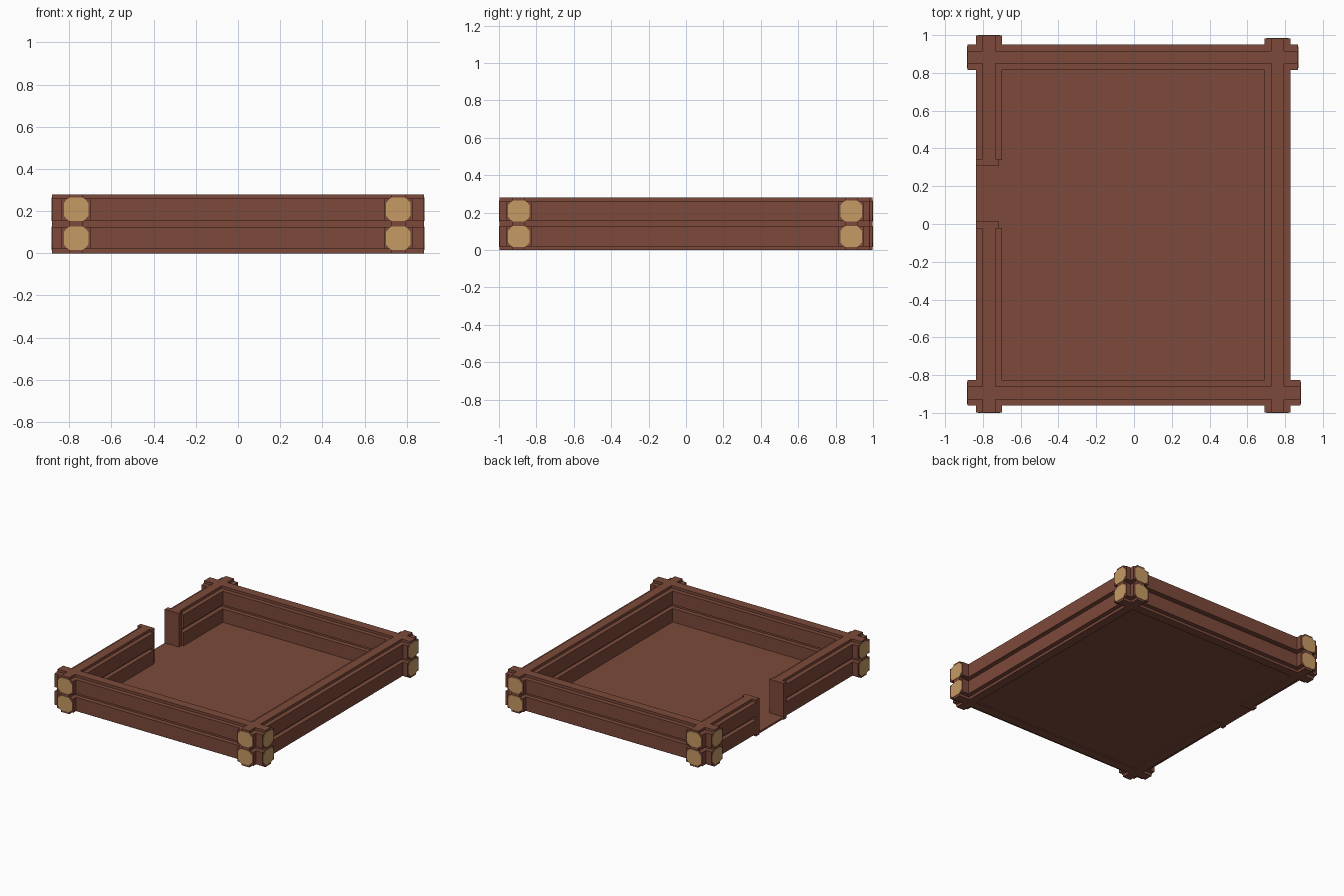
import bpy, bmesh
from mathutils import Vector

if "Cube" in bpy.data.objects:
    bpy.data.objects.remove(bpy.data.objects["Cube"])


def material(name, rgb):
    m = bpy.data.materials.new(name)
    m.diffuse_color = (*rgb, 1)
    m.use_nodes = True
    m.node_tree.nodes["Principled BSDF"].inputs["Base Color"].default_value = m.diffuse_color
    return m


BROWN = material("brown wood", (0.205, 0.068, 0.043))
TAN = material("cut wood", (0.565, 0.328, 0.127))


def prism(name, profile, axis, centre, start, end, mat):
    """Extrude an (across, z) profile along x or y between start and end."""
    def place(u, z, t):
        return Vector((t, centre + u, z)) if axis == 'x' else Vector((centre + u, t, z))
    bm = bmesh.new()
    a = [bm.verts.new(place(u, z, start)) for u, z in profile]
    b = [bm.verts.new(place(u, z, end)) for u, z in profile]
    n = len(profile)
    bm.faces.new(a)
    bm.faces.new(b)
    for i in range(n):
        bm.faces.new((a[i], a[(i + 1) % n], b[(i + 1) % n], b[i]))
    bmesh.ops.recalc_face_normals(bm, faces=bm.faces)
    me = bpy.data.meshes.new(name)
    bm.to_mesh(me)
    bm.free()
    me.materials.append(mat)
    ob = bpy.data.objects.new(name, me)
    bpy.context.collection.objects.link(ob)
    return ob


def box(name, x0, x1, y0, y1, z0, z1):
    return prism(name, [(x0, z0), (x1, z0), (x1, z1), (x0, z1)], 'y', 0, y0, y1, BROWN)


# Two stacked logs in section: narrow ridges between wide bodies
R, W = 0.034, 0.068
half = [(R, 0), (R, .02), (W, .02), (W, .125), (R, .125),
        (R, .155), (W, .155), (W, .26), (R, .26), (R, .28)]
WALL = half + [(-u, z) for u, z in reversed(half)]
PLATE = 0.004


def end_cap(name, axis, centre, tip, sign):
    """Octagonal cut-wood plate on each of the two log ends."""
    for label, zc in (("lower", .0715), ("upper", .2085)):
        pts = [(.036, -.056), (.058, -.03), (.058, .03), (.036, .056)]
        pts += [(-u, -z) for u, z in pts]
        prism(f"{name}_{label}", [(u, zc + z) for u, z in pts], axis, centre,
              tip - sign * PLATE, tip, TAN)


def wall(name, axis, centre, start, end, cap_start=True, cap_end=True):
    s = start + PLATE * 0.75 if cap_start else start
    e = end - PLATE * 0.75 if cap_end else end
    prism(name, WALL, axis, centre, s, e, BROWN)
    if cap_start:
        end_cap(name + "_start_cap", axis, centre, start, -1)
    if cap_end:
        end_cap(name + "_end_cap", axis, centre, end, 1)


# Log walls, the left one broken by the doorway
wall("front_wall", 'x', -.894, -.885, .885)
wall("back_wall", 'x', .883, -.885, .87)
wall("right_wall", 'y', .76, -1, .985)
wall("left_wall_front", 'y', -.768, -1, -.02, cap_end=False)
wall("left_wall_back", 'y', -.768, .34, 1, cap_start=False)

# Door posts
box("door_post_front", -.836, -.716, -.024, .012, 0, .28)
box("door_post_back", -.836, -.716, .306, .344, 0, .28)

# Floor and its extension through the doorway
box("floor", -.76, .75, -.885, .875, .008, .022)
box("threshold", -.836, -.76, .012, .306, .008, .022)
